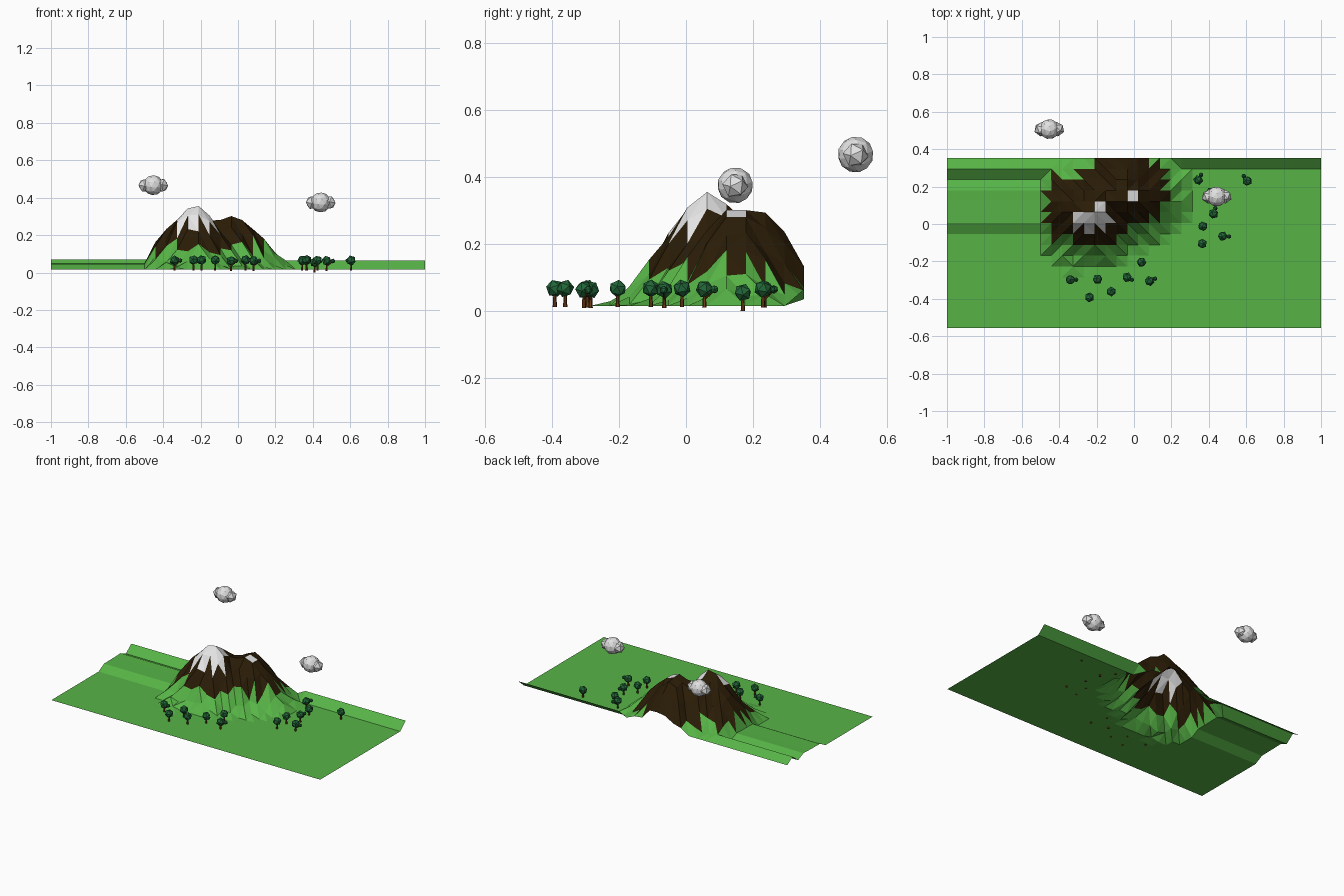
import bpy, bmesh, math, random
from mathutils import Vector, Matrix

if "Cube" in bpy.data.objects:
    bpy.data.objects.remove(bpy.data.objects["Cube"])

random.seed(4)


def material(name, rgb):
    m = bpy.data.materials.new(name)
    m.diffuse_color = (*rgb, 1)
    m.use_nodes = True
    m.node_tree.nodes["Principled BSDF"].inputs["Base Color"].default_value = m.diffuse_color
    return m


grass = material("grass", (0.095, 0.455, 0.062))
rock = material("rock", (0.023, 0.0115, 0.002))
snow = material("snow", (0.80, 0.80, 0.80))
leaf = material("leaf", (0.016, 0.135, 0.040))
bark = material("bark", (0.155, 0.045, 0.008))
cloud_grey = material("cloud_white", (0.75, 0.75, 0.75))


def finish(bm, name, mats):
    me = bpy.data.meshes.new(name)
    bm.to_mesh(me)
    bm.free()
    for m in mats:
        me.materials.append(m)
    ob = bpy.data.objects.new(name, me)
    bpy.context.collection.objects.link(ob)
    return ob


# ---------- terrain: one open sheet, fine only around the mountain ----------
GROUND = 0.015
STEP = 0.058
xs = [-1] + [-0.5 + STEP * i for i in range(15)] + [1]
ys = [-0.555] + [0.353 - STEP * i for i in range(11, -1, -1)]
# raised bank on the left, read from the back edge forwards
bank = [0.035, 0.07, 0.025, 0.05, 0.048, 0.047, 0.046]
# summits: x, y, height, reach in x, reach to front, reach to back
summits = [(-0.232, 0.068, 0.375, 0.33, 0.29, 0.29),
           (-0.350, 0.090, 0.270, 0.22, 0.25, 0.27),
           (-0.120, 0.150, 0.300, 0.30, 0.24, 0.25),
           (-0.036, 0.150, 0.330, 0.36, 0.26, 0.25),
           (-0.050, 0.235, 0.305, 0.29, 0.20, 0.20)]
falloff = [1.0, 0.80, 0.50, 0.20, 0.0]


def fall(t):
    t = min(t, 0.9999) * 4
    i = int(t)
    return falloff[i] + (falloff[i + 1] - falloff[i]) * (t - i)


def height(i, j):
    x, y = xs[i], ys[j]
    back = len(ys) - 1 - j
    z = GROUND
    if i <= 2 and back < len(bank):
        z = bank[back]
    elif back == 0:
        z = 0.065 if x > 0.25 else 0.035
    if i <= 1 or x > 0.27 or j == 0:
        return z
    # alternating gullies roughen the slopes
    rough = 1 + random.uniform(-0.07, 0.07) + (0.05 if (i + j) % 2 else -0.04)
    for px, py, h, rx, rf, rb in summits:
        d = math.hypot((x - px) / rx, (y - py) / (rf if y < py else rb))
        z = max(z, GROUND + (h - GROUND) * fall(d * (rough if d > 0.25 else 1)))
    return z


bm = bmesh.new()
grid = [[bm.verts.new((xs[i], ys[j], height(i, j))) for j in range(len(ys))]
        for i in range(len(xs))]
for i in range(len(xs) - 1):
    for j in range(len(ys) - 1):
        a, b = grid[i][j], grid[i + 1][j]
        c, d = grid[i + 1][j + 1], grid[i][j + 1]
        if 0 < i < len(xs) - 2 and j > 0:
            # diagonals run down the slope
            if abs(a.co.z - c.co.z) > abs(b.co.z - d.co.z):
                bm.faces.new((a, b, c)), bm.faces.new((a, c, d))
            else:
                bm.faces.new((a, b, d)), bm.faces.new((b, c, d))
        else:
            bm.faces.new((a, b, c, d))
bm.normal_update()
for f in bm.faces:
    c = f.calc_center_median()
    # snow lies on the front-facing side of the two summits
    peak1 = math.hypot((c.x + 0.235) / 0.105, (c.y - 0.04) / 0.08) < 1
    peak2 = math.hypot((c.x + 0.040) / 0.065, (c.y - 0.145) / 0.045) < 1
    sunny = f.normal.y < -0.02 or (f.normal.x > 0.1 and c.x > -0.22)
    if (peak1 or peak2) and sunny:
        f.material_index = 2
    elif -0.5 < c.x < 0.3 and c.z > (0.09 if c.x < -0.42 or c.y > 0.27 else 0.128):
        f.material_index = 1
finish(bm, "terrain", [grass, rock, snow])


# ---------- trees: tapered trunk, crown, optional side twig and tuft ----------
def ball(bm, centre, r, subdiv, mat=0, spin=0.0):
    m = (Matrix.Translation(centre) @ Matrix.Rotation(spin, 4, 'Z')
         @ Matrix.Rotation(spin * 0.6, 4, 'X'))
    res = bmesh.ops.create_icosphere(bm, subdivisions=subdiv, radius=r, matrix=m)
    for f in {f for v in res["verts"] for f in v.link_faces}:
        f.material_index = mat


def stick(bm, p, q, r1, r2, mat=0):
    p, q = Vector(p), Vector(q)
    rot = (q - p).to_track_quat('Z', 'Y').to_matrix().to_4x4()
    res = bmesh.ops.create_cone(bm, cap_ends=True, segments=6, radius1=r1, radius2=r2,
                                depth=(q - p).length,
                                matrix=Matrix.Translation((p + q) / 2) @ rot)
    for f in {f for v in res["verts"] for f in v.link_faces}:
        f.material_index = mat


# x, y, base z, and direction to the side tuft (0, 0 = none)
trees = [(-0.34, -0.298, 0.01, 0.031, 0), (-0.238, -0.392, 0.012, 0, 0),
         (-0.195, -0.295, 0.012, 0, 0), (-0.122, -0.361, 0.012, 0, 0),
         (-0.037, -0.285, 0.008, 0.026, -0.013), (0.04, -0.204, 0.012, 0, 0),
         (0.083, -0.305, 0.008, 0.03, 0.013), (0.365, -0.105, 0.012, 0, 0),
         (0.368, -0.012, 0.012, 0, 0), (0.425, 0.055, 0.01, 0.01, 0.03),
         (0.474, -0.065, 0.008, 0.034, -0.002), (0.343, 0.235, 0.01, 0.016, 0.028),
         (0.605, 0.23, 0.01, -0.018, 0.026), (0.41, 0.17, 0.0, 0, 0)]
for n, (x, y, z, dx, dy) in enumerate(trees):
    bm = bmesh.new()
    stick(bm, (x, y, z), (x, y, z + 0.045), 0.0065, 0.004, 0)
    ball(bm, (x, y, z + 0.055), 0.027, 1, 1, n * 0.7)
    if dx or dy:
        stick(bm, (x, y, z + 0.025), (x + dx, y + dy, z + 0.05), 0.003, 0.002, 0)
        ball(bm, (x + dx, y + dy, z + 0.054), 0.013, 1, 1, n * 0.5)
    finish(bm, f"tree_{n + 1}", [bark, leaf])

# ---------- clouds: one large puff with smaller ones at each end ----------
for n, (x, y, z) in enumerate([(-0.453, 0.507, 0.467), (0.442, 0.147, 0.375)]):
    bm = bmesh.new()
    ball(bm, (x, y, z), 0.054, 2, 0, 0.4)
    for s in (-1, 1):
        ball(bm, (x + s * 0.043, y, z - 0.001), 0.039, 1, 0, 0.9 * s)
    finish(bm, f"cloud_{n + 1}", [cloud_grey])
